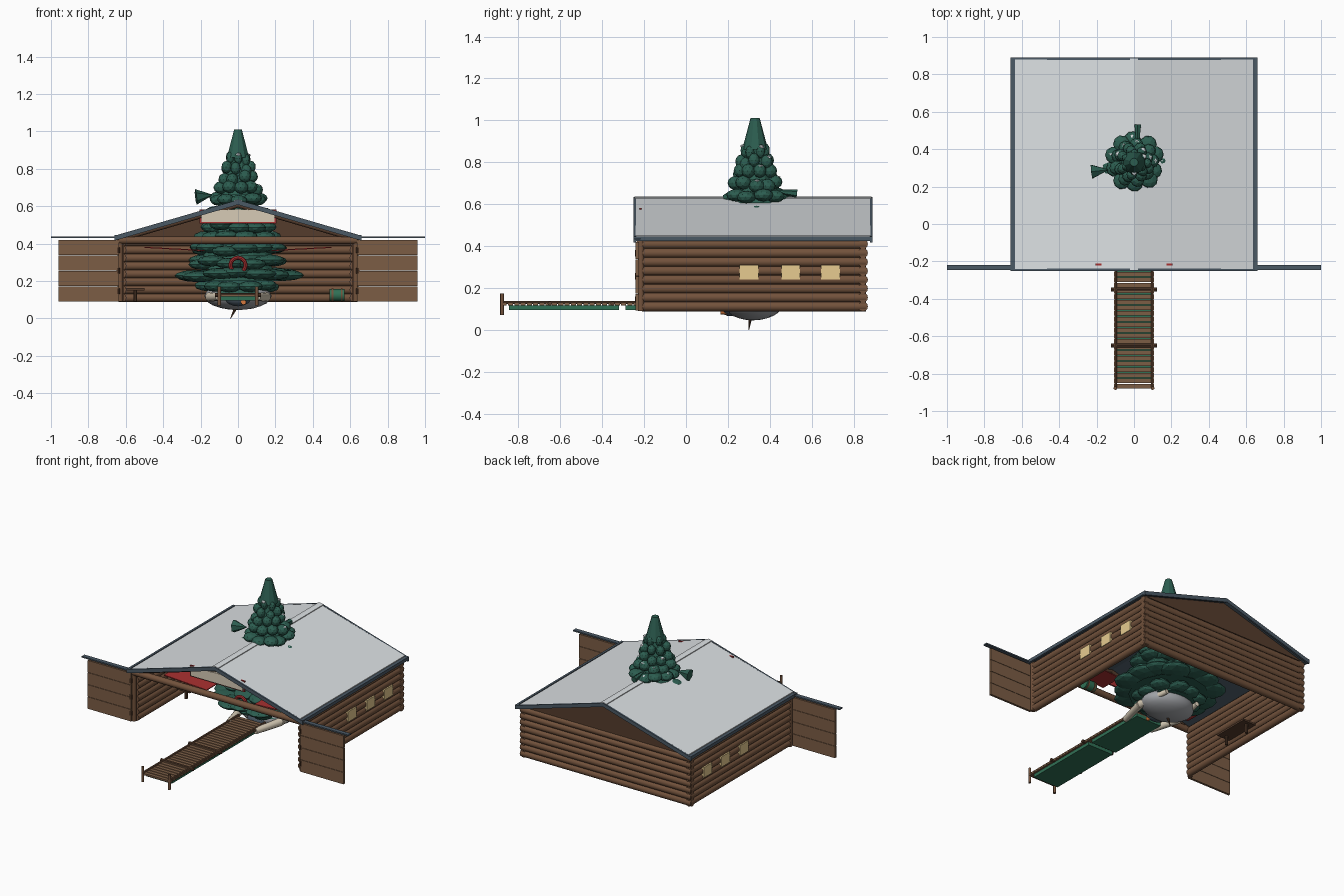
import bpy, bmesh, math, random
from mathutils import Vector, Matrix

if "Cube" in bpy.data.objects:
    bpy.data.objects.remove(bpy.data.objects["Cube"])
random.seed(4)

def mat(name, c):
    m = bpy.data.materials.new(name)
    m.diffuse_color = (*c, 1)
    m.use_nodes = True
    m.node_tree.nodes["Principled BSDF"].inputs["Base Color"].default_value = m.diffuse_color
    return m

WOOD = mat("wood", (0.17, 0.085, 0.045))
PLANK = mat("plank", (0.20, 0.11, 0.06))
DARK = mat("dark_wood", (0.09, 0.045, 0.025))
SNOW = mat("snow", (0.72, 0.75, 0.77))
SLATE = mat("slate", (0.07, 0.10, 0.13))
GREEN = mat("pine", (0.025, 0.11, 0.08))
MOSS = mat("moss", (0.03, 0.16, 0.09))
RED = mat("red", (0.4, 0.03, 0.03))
CREAM = mat("cream", (0.68, 0.6, 0.47))
GLOW = mat("window_glow", (0.8, 0.6, 0.28))
GREY = mat("stone", (0.35, 0.36, 0.38))
ORANGE = mat("orange", (0.7, 0.2, 0.05))

def finish(name, bm, m, smooth=False):
    bmesh.ops.recalc_face_normals(bm, faces=bm.faces)
    me = bpy.data.meshes.new(name)
    bm.to_mesh(me)
    bm.free()
    me.materials.append(m)
    o = bpy.data.objects.new(name, me)
    bpy.context.collection.objects.link(o)
    if smooth:
        bpy.context.view_layer.objects.active = o
        o.select_set(True)
        bpy.ops.object.shade_smooth_by_angle(angle=math.radians(40))
        o.select_set(False)
    return o

def add_box(bm, x0, x1, y0, y1, z0, z1):
    M = Matrix.Translation(((x0 + x1) / 2, (y0 + y1) / 2, (z0 + z1) / 2)) @ Matrix.Diagonal((x1 - x0, y1 - y0, z1 - z0, 1))
    bmesh.ops.create_cube(bm, size=1, matrix=M)

def add_rod(bm, a, b, r1, r2=None, n=12):
    a, b = Vector(a), Vector(b)
    d = b - a
    M = Matrix.Translation((a + b) / 2) @ d.to_track_quat('Z', 'Y').to_matrix().to_4x4()
    bmesh.ops.create_cone(bm, cap_ends=True, segments=n, radius1=r1, radius2=r1 if r2 is None else r2,
                          depth=d.length, matrix=M)

def add_blob(bm, c, s, rot=0, sub=2):
    M = Matrix.Translation(c) @ Matrix.Rotation(rot, 4, 'Z') @ Matrix.Diagonal((*s, 1))
    bmesh.ops.create_icosphere(bm, subdivisions=sub, radius=1, matrix=M)

def box(name, m, *dims):
    bm = bmesh.new()
    add_box(bm, *dims)
    return finish(name, bm, m)

def rods(name, m, items, n=12):
    bm = bmesh.new()
    for it in items:
        add_rod(bm, *it, n=n)
    return finish(name, bm, m, True)

def prism(name, m, pts, y0, y1):
    bm = bmesh.new()
    f = bm.faces.new([bm.verts.new((x, y0, z)) for x, z in pts])
    r = bmesh.ops.extrude_face_region(bm, geom=[f])
    bmesh.ops.translate(bm, vec=(0, y1 - y0, 0), verts=[v for v in r['geom'] if isinstance(v, bmesh.types.BMVert)])
    return finish(name, bm, m)

# log walls on three sides, open front, no floor
N, Z0, PITCH = 8, 0.09, 0.0425
zs = [Z0 + PITCH * (i + 0.5) for i in range(N)]
for s, nm in ((-1, "left"), (1, "right")):
    rods(nm + "_log_wall", WOOD, [((s * 0.62, -0.21, z), (s * 0.62, 0.86, z), 0.0235) for z in zs])
    box(nm + "_wall_core", DARK, *sorted((s * 0.61, s * 0.63)), -0.21, 0.85, 0.095, 0.43)
    for k, y in enumerate((0.30, 0.50, 0.69)):
        box(f"{nm}_window_{k}", GLOW, *sorted((s * 0.615, s * 0.648)), y - 0.045, y + 0.045, 0.24, 0.31)
rods("back_log_wall", WOOD, [((-0.64, 0.845, z), (0.64, 0.845, z), 0.0235) for z in zs])
box("back_wall_core", DARK, -0.62, 0.62, 0.835, 0.855, 0.095, 0.43)
prism("back_gable", DARK, [(-0.63, 0.43), (0.63, 0.43), (0, 0.615)], 0.835, 0.86)

# front beam, corner posts and rafters
rods("front_beam", WOOD, [((-0.64, -0.215, 0.418), (0.64, -0.215, 0.418), 0.021)])
rods("front_posts", WOOD, [((s * 0.63, -0.215, 0.09), (s * 0.63, -0.215, 0.43), 0.015) for s in (-1, 1)])
rods("front_rafters", DARK, [((s * 0.62, -0.215, 0.425), (0, -0.215, 0.605), 0.012) for s in (-1, 1)])

# roof: slate deck, snow sheet, ridge cap, trim
def chevron(w, ze, zr, t):
    return [(-w, ze), (0, zr), (w, ze), (w, ze - t), (0, zr - t), (-w, ze - t)]
prism("roof_deck", SLATE, chevron(0.66, 0.437, 0.625, 0.012), -0.24, 0.88)
prism("roof_snow", SNOW, chevron(0.635, 0.450, 0.632, 0.007), -0.24, 0.88)
prism("ridge_cap", SNOW, chevron(0.022, 0.631, 0.637, 0.006), -0.245, 0.885)
for nm, y in (("front", -0.25), ("back", 0.878)):
    prism(nm + "_rake_trim", SLATE, chevron(0.66, 0.442, 0.634, 0.026), y, y + 0.012)
bm = bmesh.new()
for s in (-1, 1):
    add_box(bm, *sorted((s * 0.645, s * 0.66)), -0.25, 0.89, 0.424, 0.446)
finish("eave_trim", bm, SLATE)

# open doors beside the front, with cap strips and planking seams
for s, nm in ((-1, "left"), (1, "right")):
    bm = bmesh.new()
    for i in range(4):
        z = 0.09 + 0.0825 * i
        add_box(bm, *sorted((s * 0.635, s * 0.96)), -0.24, -0.225, z + 0.001, z + 0.0815)
    finish(nm + "_door", bm, PLANK)
    box(nm + "_door_cap", SLATE, *sorted((s * 0.64, s * 1.0)), -0.247, -0.218, 0.43, 0.439)
    rods(nm + "_door_hinges", DARK, [((s * 0.64, -0.233, z), (s * 0.64, -0.233, z + 0.03), 0.01) for z in (0.13, 0.24, 0.35)], 8)

# sign board with red border
box("sign_border", RED, -0.205, 0.205, -0.222, -0.212, 0.507, 0.582)
prism("sign_board", CREAM, [(-0.195, 0.515), (0.195, 0.515), (0.195, 0.572), (0, 0.585), (-0.195, 0.572)], -0.23, -0.215)

# red side awnings
for s, nm in ((-1, "left"), (1, "right")):
    prism(nm + "_awning", RED, [(s * 0.5, 0.383), (s * 0.18, 0.366), (s * 0.18, 0.36), (s * 0.5, 0.377)], -0.08, 0.08)

# plank bridge running in to the tree
bm = bmesh.new()
for i in range(34):
    y = -0.868 + i * 0.03
    add_box(bm, -0.108, 0.108, y - 0.012, y + 0.012, 0.117, 0.129)
finish("bridge_slats", bm, PLANK)
rods("bridge_rails", WOOD, [((s * 0.098, -0.885, 0.131), (s * 0.098, 0.15, 0.131), 0.007) for s in (-1, 1)], 8)
rods("bridge_end_posts", WOOD, [((s * 0.1, -0.878, 0.07), (s * 0.1, -0.878, 0.172), 0.009) for s in (-1, 1)], 10)
rods("bridge_crossbars", DARK, [((-0.122, y, 0.125), (0.122, y, 0.125), 0.011) for y in (-0.65, -0.35)], 8)
box("bridge_panel_outer", MOSS, -0.095, 0.095, -0.845, -0.32, 0.095, 0.117)
box("bridge_panel_inner", MOSS, -0.095, 0.095, -0.29, 0.14, 0.095, 0.117)

# tree: tiers of foliage blobs with snow dabs
CX, CY = 0, 0.33
tiers = [(0.17, 0.22, 10), (0.235, 0.33, 14), (0.30, 0.26, 11), (0.37, 0.26, 11), (0.43, 0.22, 10), (0.49, 0.20, 10),
         (0.56, 0.18, 9), (0.64, 0.155, 10), (0.695, 0.125, 9), (0.75, 0.105, 8), (0.80, 0.09, 7), (0.85, 0.07, 6)]
bm, sn = bmesh.new(), bmesh.new()
for t, (z, R, n) in enumerate(tiers):
    for k in range(n):
        a = (k + 0.5 * (t % 2)) * math.tau / n + random.uniform(-.1, .1)
        rr = R * random.uniform(0.68, 0.78)
        dz = random.uniform(-0.012, 0.012)
        h = 0.03 if z < 0.66 else 0.034
        add_blob(bm, (CX + rr * math.cos(a), CY + rr * math.sin(a), z + dz), (R * 0.32, R * 0.30, h), a)
        if random.random() < 0.3:
            add_blob(sn, (CX + rr * 1.15 * math.cos(a), CY + rr * 1.15 * math.sin(a), z + dz + h * 0.62), (0.018, 0.015, 0.01), a, 1)
    add_rod(bm, (CX, CY, z - 0.035), (CX, CY, z + 0.05), R * 0.75, R * 0.4, n=14)
add_rod(bm, (CX, CY, 0.86), (CX, CY, 1.01), 0.062, 0.022, n=10)
add_rod(bm, (-0.225, 0.28, 0.65), (-0.14, 0.29, 0.66), 0.042, 0.003, n=6)
add_rod(bm, (0.02, 0.53, 0.65), (0.02, 0.44, 0.66), 0.02, 0.01, n=6)
finish("tree_foliage", bm, GREEN)
finish("tree_snow", sn, SNOW)

# stone base below the tree, roots, lower spike and nose peg
bm = bmesh.new()
add_blob(bm, (0, 0.32, 0.12), (0.18, 0.14, 0.075), 0, 3)
finish("stone_base", bm, GREY, True)
bm = bmesh.new()
add_blob(bm, (0.0, 0.21, 0.11), (0.07, 0.05, 0.045), 0, 3)
finish("dark_hollow", bm, SLATE, True)
rods("spike", DARK, [((0.0, 0.31, 0.08), (-0.04, 0.30, 0.0), 0.012, 0.002)], 8)
rods("orange_peg", ORANGE, [((0.03, 0.25, 0.09), (0.03, 0.165, 0.087), 0.014)], 10)
rods("pale_roots", CREAM, [((s * 0.10, 0.04, 0.115), (s * 0.15, 0.24, 0.115), 0.02, 0.026) for s in (-1, 1)]
     + [((s * 0.15, 0.24, 0.115), (s * 0.12, 0.46, 0.12), 0.026, 0.015) for s in (-1, 1)])

# wreath on the front of the tree
bpy.ops.mesh.primitive_torus_add(location=(0, 0.03, 0.285), rotation=(math.pi / 2, 0, 0), major_radius=0.04,
                                 minor_radius=0.011, major_segments=24, minor_segments=8)
w = bpy.context.object
w.name = "wreath"
w.data.materials.append(RED)

# barrel and small table against the side walls
rods("barrel", MOSS, [((0.49, 0.2, 0.125), (0.57, 0.2, 0.125), 0.033)], 14)
rods("barrel_hoops", WOOD, [((x, 0.2, 0.125), (x + 0.01, 0.2, 0.125), 0.036) for x in (0.5, 0.55)], 14)
box("side_table_top", DARK, -0.60, -0.50, 0.2, 0.45, 0.15, 0.162)
rods("side_table_legs", DARK, [((-0.55, y, 0.09), (-0.55, y, 0.152), 0.01) for y in (0.23, 0.42)], 8)
